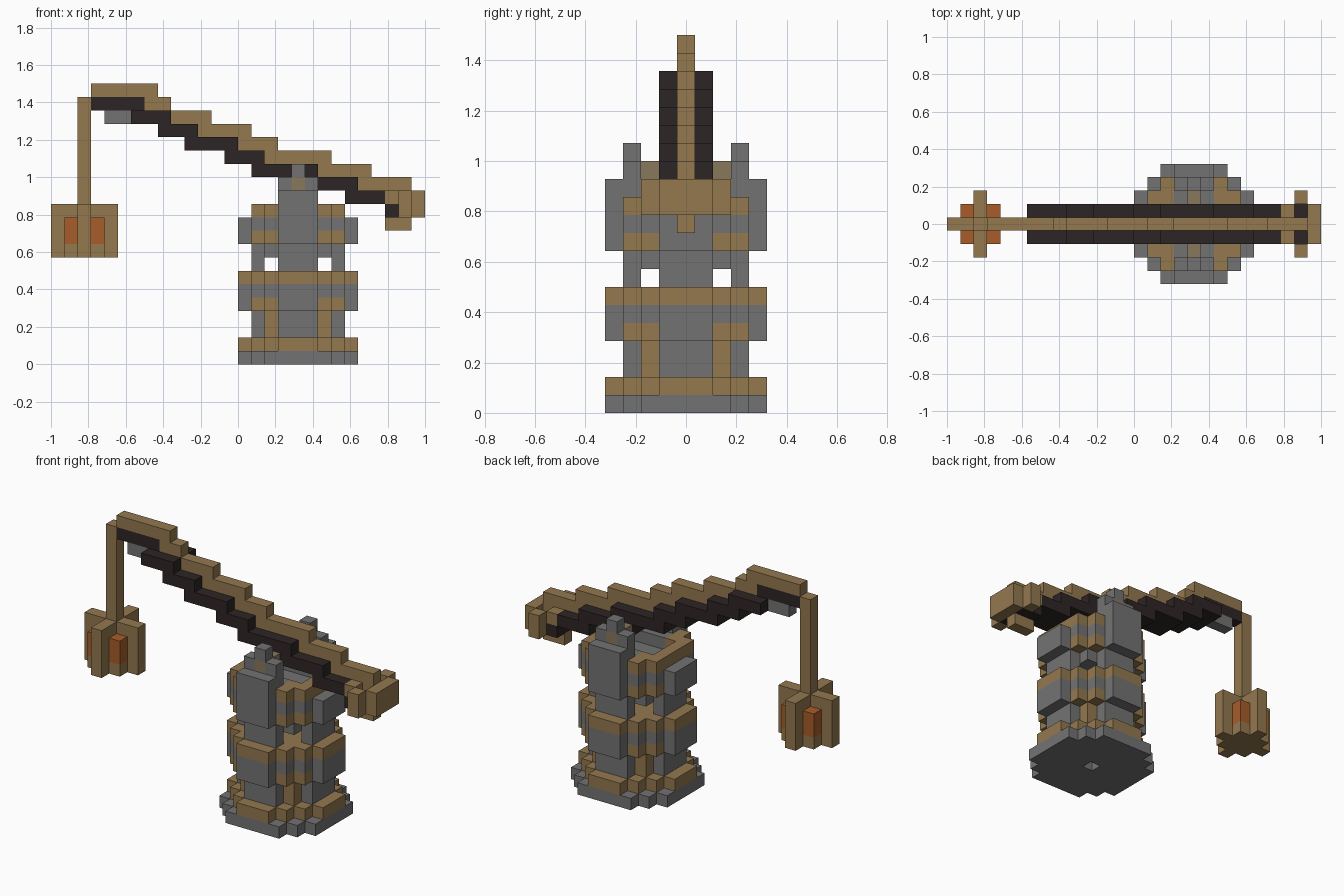
import bpy
from mathutils import Vector

if "Cube" in bpy.data.objects:
    bpy.data.objects.remove(bpy.data.objects["Cube"], do_unlink=True)

U = 1 / 14        # block size
CX = 18           # tower centre column

COLOURS = {
    "stone grey": (0.171, 0.171, 0.171),
    "timber tan": (0.292, 0.188, 0.078),
    "dark wood": (0.027, 0.018, 0.018),
    "ember orange": (0.390, 0.107, 0.023),
    "worn axle": (0.250, 0.188, 0.105),
}
STONE, TAN, DARK, EMBER, AXLE = COLOURS
MATS = {}
for label, rgb in COLOURS.items():
    m = bpy.data.materials.new(label)
    m.use_nodes = True
    m.diffuse_color = (*rgb, 1)
    m.node_tree.nodes["Principled BSDF"].inputs["Base Color"].default_value = (*rgb, 1)
    MATS[label] = m


def box(colour, i, j, k):
    """Block of cells over inclusive ranges."""
    return {(a, b, c): colour
            for a in range(i[0], i[1] + 1)
            for b in range(j[0], j[1] + 1)
            for c in range(k[0], k[1] + 1)}


def disc(k, inside, colour):
    """One tower layer; both rules take distances from the axis."""
    return {(CX + a, b, k): colour(abs(a), abs(b))
            for a in range(-4, 5) for b in range(-4, 5) if inside(abs(a), abs(b))}


def build(name, cells):
    """Skin a set of cells with its exposed faces."""
    names = sorted(set(cells.values()))
    verts, faces, mats = {}, [], []
    for cell, colour in cells.items():
        for axis in range(3):
            for side in (0, 1):
                near = list(cell)
                near[axis] += 2 * side - 1
                if tuple(near) in cells:
                    continue
                u, v = (axis + 1) % 3, (axis + 2) % 3
                ring = []
                for s, t in ((0, 0), (1, 0), (1, 1), (0, 1)):
                    p = list(cell)
                    p[axis] += side
                    p[u] += s
                    p[v] += t
                    ring.append(verts.setdefault(tuple(p), len(verts)))
                faces.append(ring if side else ring[::-1])
                mats.append(names.index(colour))
    mesh = bpy.data.meshes.new(name)
    mesh.from_pydata([Vector((i - 14, j - 0.5, k)) * U for i, j, k in verts], [], faces)
    for n in names:
        mesh.materials.append(MATS[n])
    mesh.polygons.foreach_set("material_index", mats)
    mesh.update()
    bpy.context.collection.objects.link(bpy.data.objects.new(name, mesh))


# Layer outlines and colour rules
def wide(a, b):
    return a + b < 7 and (a, b) != (0, 0)


def ring(a, b):
    return max(a, b) < 4 and a + b < 6 or max(a, b) == 4 and min(a, b) < 2


def core(a, b):
    return max(a, b) < 3 or max(a, b) == 3 and min(a, b) < 2


def plain(colour):
    return lambda a, b: colour


def tan_corners(a, b):
    return TAN if min(a, b) > 1 else STONE


# Foundation
build("tower_base", disc(0, wide, plain(STONE)))
build("base_trim", disc(1, ring, lambda a, b: STONE if max(a, b) < 2 else TAN))

# Lower storey with timber corner posts
build("lower_walls", {**disc(2, core, tan_corners), **disc(3, core, tan_corners)})
build("lower_gallery", {**disc(4, ring, tan_corners),
                        **disc(5, ring, plain(STONE)),
                        **disc(6, ring, plain(TAN))})

# Open storey and upper storey
build("open_storey_pillars",
      disc(7, lambda a, b: max(a, b) == 3 and min(a, b) < 2, plain(STONE)))
build("upper_gallery", {**disc(8, core, plain(STONE)),
                        **disc(9, ring, tan_corners),
                        **disc(10, ring, plain(STONE))})
build("parapet", disc(11, lambda a, b: ring(a, b) and a < 4 and b < 4 and (a == 3 or b > 1),
                      lambda a, b: STONE if a < 2 else TAN))

# Axle brackets on both flanks
for side, s in (("front", -1), ("back", 1)):
    build(side + "_bracket", {
        **box(STONE, (17, 19), (4 * s, 4 * s), (11, 12)),
        **box(STONE, (17, 19), (3 * s, 3 * s), (12, 13)),
        **box(STONE, (CX, CX), (3 * s, 3 * s), (14, 14)),
        **box(AXLE, (CX, CX), (3 * s, 3 * s), (13, 13)),
        **box(AXLE, (CX, CX), (min(2 * s, 3 * s) + (s < 0), max(2 * s, 3 * s) - (s > 0)), (13, 13)),
    })

# Stepped arm: dark side beams below, tan spine above
dark_steps = {18: (6, 8), 17: (8, 10), 16: (10, 13), 15: (13, 15),
              14: (15, 19), 13: (18, 22), 12: (22, 24)}
tan_steps = {20: (3, 7), 19: (7, 8), 18: (9, 11), 17: (11, 14), 16: (14, 16),
             15: (16, 20), 14: (20, 23), 13: (23, 26)}
beam = box(DARK, (3, 6), (0, 0), (19, 19))
for k, span in dark_steps.items():
    beam.update(box(DARK, span, (-1, 1), (k, k)))
build("arm_beams", beam)
spine = {}
for k, span in tan_steps.items():
    spine.update(box(TAN, span, (0, 0), (k, k)))
build("arm_spine", spine)
build("arm_tip_brace", box(STONE, (4, 5), (0, 0), (18, 18)))

# Counterweight cradle
cradle = {**box(TAN, (25, 25), (-1, 1), (12, 12)),
          **box(TAN, (27, 27), (-1, 1), (11, 12)),
          **box(DARK, (25, 26), (-1, 1), (11, 11)),
          **box(TAN, (26, 26), (0, 0), (12, 12)),
          **box(TAN, (25, 26), (0, 0), (10, 10))}
for j in (-2, 2):
    cradle.update(box(TAN, (26, 26), (j, j), (11, 12)))
build("counterweight", cradle)

# Hanging rope and lantern
build("rope", box(TAN, (2, 2), (0, 0), (12, 19)))
lantern = {**box(TAN, (1, 3), (-1, 1), (8, 8)),
           **box(EMBER, (1, 3), (-1, 1), (9, 10)),
           **box(TAN, (0, 4), (0, 0), (8, 11)),
           **box(TAN, (2, 2), (-2, 2), (8, 11))}
build("lantern", lantern)
